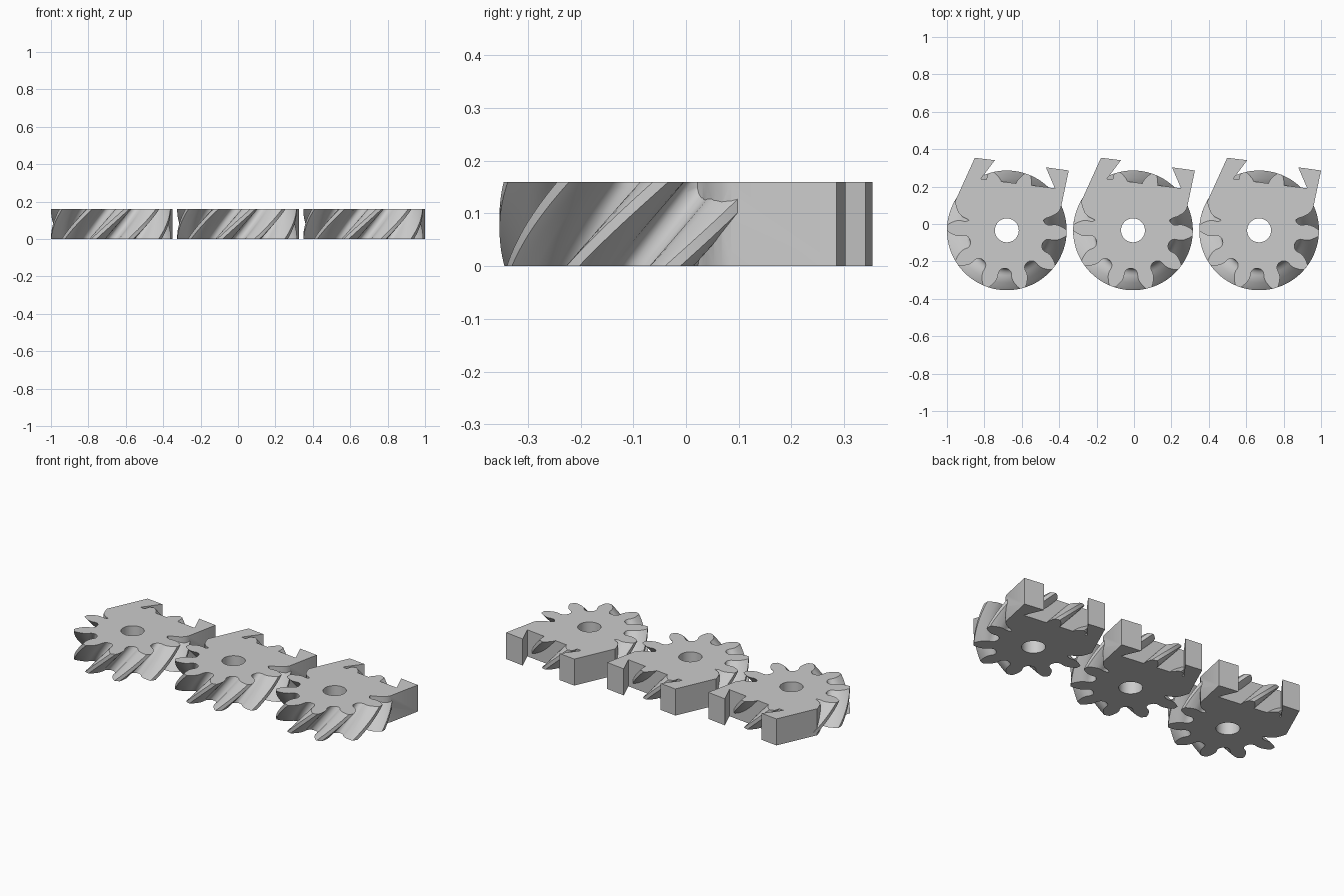
import bpy, bmesh
from math import cos, sin, radians, pi

cube = bpy.data.objects.get("Cube")
if cube:
    bpy.data.objects.remove(cube, do_unlink=True)

HEIGHT, TEETH, TWIST, PHASE = 0.16, 10, 32, -2.5
CENTRE_X, CENTRE_Y, SPACING = -0.0055, -0.034, 0.6745

steel = bpy.data.materials.new("light_grey")
steel.use_nodes = True
steel.diffuse_color = (0.6, 0.6, 0.6, 1)
steel.node_tree.nodes["Principled BSDF"].inputs["Base Color"].default_value = (0.6, 0.6, 0.6, 1)


def make_object(name, bm):
    bmesh.ops.recalc_face_normals(bm, faces=bm.faces)
    mesh = bpy.data.meshes.new(name)
    bm.to_mesh(mesh)
    bm.free()
    mesh.materials.append(steel)
    obj = bpy.data.objects.new(name, mesh)
    bpy.context.collection.objects.link(obj)
    return obj


def twisted_prism(name, outline, z0, z1, twist=0, steps=1):
    """Loft an outline upward; the top keeps its angle, lower layers turn back."""
    bm = bmesh.new()
    rings = []
    for i in range(steps + 1):
        t = i / steps
        a = radians(-twist * (1 - t))
        rings.append([bm.verts.new((x * cos(a) - y * sin(a), x * sin(a) + y * cos(a),
                                    z0 + (z1 - z0) * t)) for x, y in outline])
    n = len(outline)
    for low, high in zip(rings, rings[1:]):
        for j in range(n):
            k = (j + 1) % n
            bm.faces.new((low[j], low[k], high[k], high[j]))
    bm.faces.new(rings[0][::-1])
    bm.faces.new(rings[-1])
    return make_object(name, bm)


# Tooth flank as (radius, half angle in degrees), from gullet to tip
flank = [(0.204, 15.5), (0.209, 12.6), (0.217, 10.6), (0.228, 9.5), (0.24, 9.4),
         (0.25, 9.6), (0.267, 8.9), (0.28, 7.8), (0.30, 5.5), (0.312, 3.9), (0.32, 2.6)]
tooth = [(r, -a) for r, a in flank] + [(0.32, 0)] + [(r, a) for r, a in reversed(flank)]
gear_outline = []
for i in range(TEETH):
    mid = PHASE + i * 360 / TEETH
    gear_outline += [(r * cos(radians(mid + a)), r * sin(radians(mid + a))) for r, a in tooth]
gear = twisted_prism("helical_gear", gear_outline, 0, HEIGHT, TWIST, 16)

# Mounting block with an undercut slot between two prongs
block_outline = [
    (-0.171, 0.388), (-0.064, 0.375), (-0.139, 0.275), (0.257, 0.225), (0.209, 0.337),
    (0.331, 0.320), (0.289, 0.120), (0.279, 0.102), (0.262, 0.087), (0.235, 0.073),
    (0.212, 0.066), (0.197, 0.056), (0.15, 0.03), (-0.15, 0.03), (-0.196, 0.05),
    (-0.214, 0.061), (-0.238, 0.073), (-0.258, 0.093), (-0.269, 0.12), (-0.278, 0.152)]
block = twisted_prism("mounting_block", block_outline[::-1], 0, HEIGHT)

# Bore cutter
circle = [(0.064 * cos(i * pi / 24), 0.064 * sin(i * pi / 24)) for i in range(48)]
bore = twisted_prism("bore_cutter", circle, -0.1, HEIGHT + 0.1)

for helper, operation in ((block, 'UNION'), (bore, 'DIFFERENCE')):
    helper.hide_render = True
    mod = gear.modifiers.new(helper.name, 'BOOLEAN')
    mod.operation, mod.object, mod.solver = operation, helper, 'EXACT'

# Bake the joined shape and drop the helpers
deps = bpy.context.evaluated_depsgraph_get()
deps.update()
segment = bpy.data.meshes.new_from_object(gear.evaluated_get(deps))
segment.name = "gear_segment"
for helper in (gear, block, bore):
    bpy.data.objects.remove(helper, do_unlink=True)

# Row of three identical segments
bpy.ops.object.select_all(action='DESELECT')
for i, side in enumerate(("right", "middle", "left")):
    obj = bpy.data.objects.new(side + "_gear_segment", segment)
    obj.location = (CENTRE_X + (i - 1) * SPACING, CENTRE_Y, 0)
    bpy.context.collection.objects.link(obj)
obj.select_set(True)
bpy.context.view_layer.objects.active = obj
bpy.ops.object.shade_smooth_by_angle(angle=radians(30))
